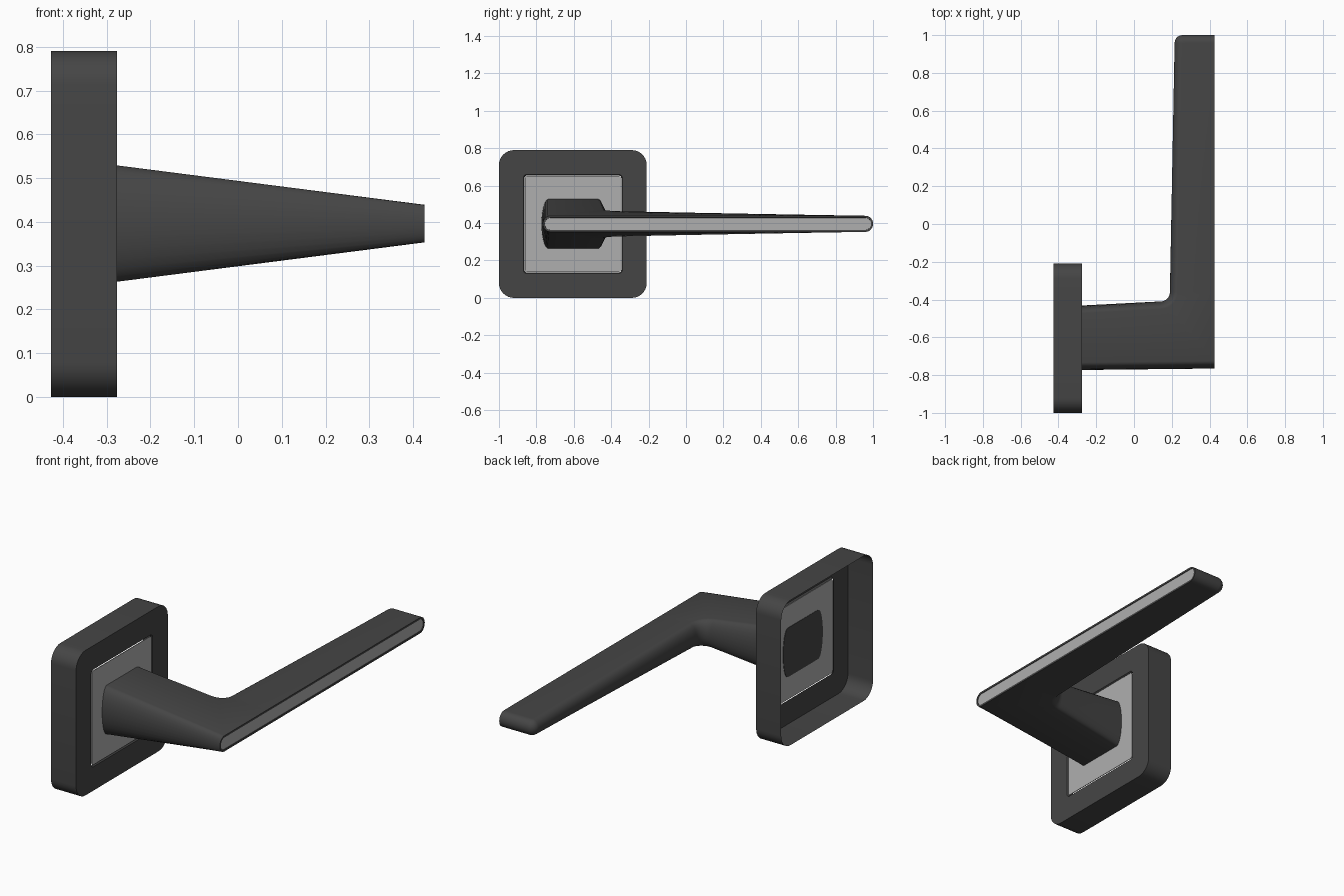
import bpy, bmesh
from math import sin, cos, pi, radians

if "Cube" in bpy.data.objects:
    bpy.data.objects.remove(bpy.data.objects["Cube"])

ZC = 0.396                      # height of the handle axis
X0, X1 = -0.284, 0.426          # neck base and outer grip face
D = 0.04                        # depth of the rounded sides
ARC = 14                        # segments over a rounded side


def material(name, v):
    m = bpy.data.materials.new(name)
    m.diffuse_color = (v, v, v, 1)
    m.use_nodes = True
    m.node_tree.nodes["Principled BSDF"].inputs["Base Color"].default_value = m.diffuse_color
    return m


DARK = material("dark_metal", 0.06)
LIGHT = material("light_metal", 0.43)


def finish(bm, name, mat):
    bmesh.ops.recalc_face_normals(bm, faces=bm.faces)
    me = bpy.data.meshes.new(name)
    bm.to_mesh(me)
    bm.free()
    ob = bpy.data.objects.new(name, me)
    bpy.context.collection.objects.link(ob)
    me.materials.append(mat)
    bpy.ops.object.select_all(action='DESELECT')
    ob.select_set(True)
    bpy.context.view_layer.objects.active = ob
    bpy.ops.object.shade_smooth_by_angle(angle=radians(30))
    return ob


def bridge(bm, a, b, closed=True):
    n = len(a)
    for i in range(n if closed else n - 1):
        j = (i + 1) % n
        bm.faces.new((a[i], a[j], b[j], b[i]))


def rounded_square(bm, x, half, r, seg=8):
    yc, pts = -0.605, []
    for q in range(4):
        cy = (half - r) * (1 if q in (0, 3) else -1)
        cz = (half - r) * (1 if q in (0, 1) else -1)
        for k in range(seg + 1):
            t = (q + k / seg) * pi / 2
            pts.append(bm.verts.new((x, yc + cy + r * cos(t), 0.395 + cz + r * sin(t))))
    return pts


# rosette: thin cover, open at the back, with a lipped square window
bm = bmesh.new()
rings = [rounded_square(bm, *a) for a in (
    (-0.427, 0.395, 0.08), (-0.276, 0.395, 0.08),
    (-0.276, 0.265, 0.02), (-0.284, 0.259, 0.015))]
for a, b in zip(rings, rings[1:]):
    bridge(bm, a, b)
finish(bm, "rosette_cover", DARK)

# light plate filling the window
bm = bmesh.new()
front = rounded_square(bm, -0.278, 0.256, 0.012)
back = rounded_square(bm, -0.282, 0.256, 0.012)
bridge(bm, front, back)
bm.faces.new(front)
bm.faces.new(back)
finish(bm, "rosette_plate", LIGHT)


# handle: side chains of (x, y, inward normal), swept with an elliptical edge
def half_height(x, y):
    fade = 1 - min(max((y + 0.4) / 1.36, 0), 1)
    return 0.043 + 0.128 * max(X1 - x, 0) * fade


def side_arc(bm, x, y, nx, ny):
    h = half_height(x + nx * D, y + ny * D)
    out = []
    for k in range(ARC + 1):
        t = pi / 2 - pi * k / ARC
        d = D * (1 - cos(t))
        out.append(bm.verts.new((x + nx * d, y + ny * d, ZC + h * sin(t))))
    return out


M = 10
chain = [(X1, 1.0, 0, -1)]
for k in range(8):                                   # tip corner
    t = pi / 2 + pi / 2 * k / 7
    chain.append((0.257 + 0.042 * cos(t), 0.958 + 0.042 * sin(t), -cos(t), -sin(t)))
L0 = len(chain) - 1
for k in range(1, M):                                # inner edge of the grip
    f = k / M
    chain.append((0.215 - 0.025 * f, 0.958 - 1.318 * f, 1, 0))
L1 = len(chain)
for k in range(9):                                   # inner elbow fillet
    t = -pi / 2 * k / 8
    chain.append((0.14 + 0.05 * cos(t), -0.36 + 0.05 * sin(t), cos(t), sin(t)))
MID = L1 + 4
chain.append((X0, -0.432, 0, -1))

bm = bmesh.new()
A = [side_arc(bm, X0, -0.773, 0, 1), side_arc(bm, X1, -0.765, 0, 1)]
B = [side_arc(bm, *c) for c in chain]
for arcs in (A, B):
    for a, b in zip(arcs, arcs[1:]):
        bridge(bm, a, b, closed=False)

# upper and lower faces
edges = []
for e, s in ((0, 1), (ARC, -1)):
    o = [bm.verts.new((X1, chain[i][1], ZC + s * 0.043)) for i in range(L0, L1 + 1)]
    edges.append(o)
    b = [r[e] for r in B]
    bm.faces.new([o[0]] + b[:L0 + 1])
    bridge(bm, o, b[L0:L1 + 1], closed=False)
    bm.faces.new([A[1][e], o[-1]] + b[L1:MID + 1])
    bm.faces.new([A[0][e], A[1][e]] + b[MID:])
bm.faces.new(A[0] + B[-1][::-1])                     # neck base

# outer face rim with a shallow recess
rim = A[1] + edges[1][::-1] + B[0][::-1] + edges[0]


def inset(bm, pts, x, s):
    out = []
    for _, y, z in pts:
        c = min(max(y, -0.725), 0.96)
        out.append(bm.verts.new((x, c + (y - c) * s, ZC + (z - ZC) * s)))
    return out


rim_pts = [tuple(v.co) for v in rim]
lip = inset(bm, rim_pts, X1, 0.76)
floor = inset(bm, rim_pts, X1 - 0.006, 0.74)
bridge(bm, rim, lip)
bridge(bm, lip, floor)
bmesh.ops.remove_doubles(bm, verts=bm.verts, dist=0.00005)
finish(bm, "lever_handle", DARK)

# light strip set in the outer face
bm = bmesh.new()
bm.faces.new(inset(bm, rim_pts, X1 - 0.003, 0.75))
strip = finish(bm, "grip_inlay", LIGHT)
if strip.data.polygons[0].normal.x < 0:
    strip.data.flip_normals()
